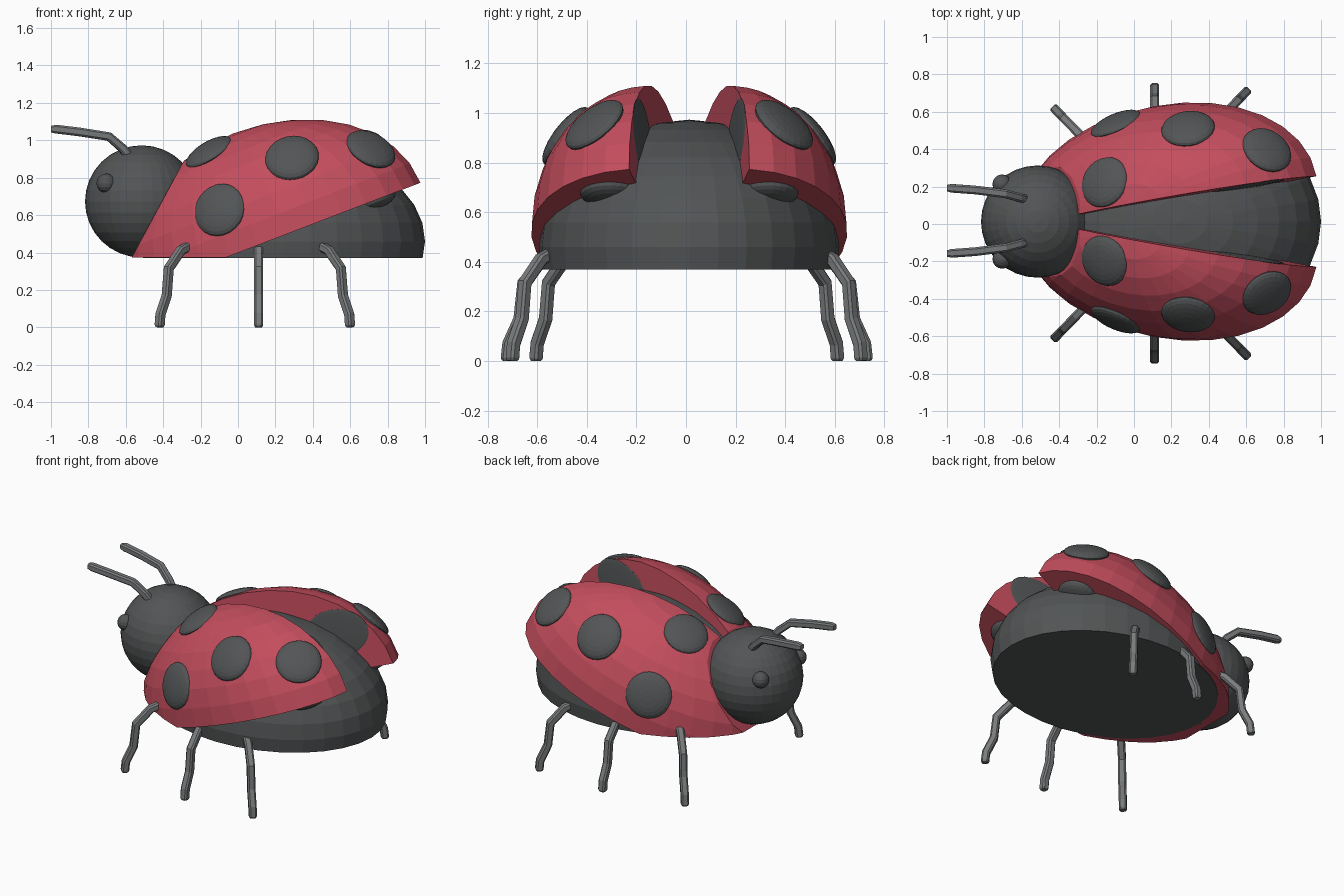
import bpy, bmesh
from math import radians
from mathutils import Matrix, Vector

if "Cube" in bpy.data.objects:
    bpy.data.objects.remove(bpy.data.objects["Cube"])

CY = 0.013      # symmetry plane of the body
LEG_CY = 0.003  # symmetry plane of the legs


def material(name, rgb):
    m = bpy.data.materials.new(name)
    m.diffuse_color = (*rgb, 1)
    m.use_nodes = True
    m.node_tree.nodes["Principled BSDF"].inputs["Base Color"].default_value = m.diffuse_color
    return m


RED = material("red", (0.55, 0.075, 0.11))
DARK = material("dark_grey", (0.085, 0.09, 0.092))
GREY = material("mid_grey", (0.19, 0.2, 0.205))


def finish(bm, name, mat, side=1, cy=CY):
    """Mirror to the chosen side and turn the bmesh into an object."""
    for v in bm.verts:
        v.co.y = cy + side * v.co.y
    bmesh.ops.recalc_face_normals(bm, faces=bm.faces[:])
    me = bpy.data.meshes.new(name)
    bm.to_mesh(me)
    bm.free()
    me.materials.append(mat)
    ob = bpy.data.objects.new(name, me)
    bpy.context.collection.objects.link(ob)
    return ob


def ball(radii, matrix, seg=32):
    bm = bmesh.new()
    bmesh.ops.create_uvsphere(bm, u_segments=seg, v_segments=seg // 2, radius=1,
                              matrix=matrix @ Matrix.Diagonal((*radii, 1)))
    return bm


def cut(bm, point, normal):
    """Remove everything on the normal side and cap the hole."""
    bmesh.ops.bisect_plane(bm, geom=bm.verts[:] + bm.edges[:] + bm.faces[:], dist=1e-5,
                           plane_co=point, plane_no=normal, clear_outer=True)
    bmesh.ops.holes_fill(bm, edges=[e for e in bm.edges if e.is_boundary], sides=0)


def tube(name, points, r, ref, side, cy):
    """Bent bar with chamfered square section along a path."""
    pts = [Vector(p) for p in points]
    bm = bmesh.new()
    rings = []
    for i, p in enumerate(pts):
        t = (pts[min(i + 1, len(pts) - 1)] - pts[max(i - 1, 0)]).normalized()
        a = t.cross(Vector(ref)).normalized()
        b = t.cross(a).normalized()
        s = r * (0.75 if i == len(pts) - 1 else 1)
        shape = [(1, .6), (.6, 1), (-.6, 1), (-1, .6), (-1, -.6), (-.6, -1), (.6, -1), (1, -.6)]
        rings.append([bm.verts.new(p + s * (a * x + b * y)) for x, y in shape])
    for v in (v for ring in rings for v in ring):
        v.co.z = max(v.co.z, 0)
    for r0, r1 in zip(rings, rings[1:]):
        for k in range(8):
            bm.faces.new((r0[k], r0[k - 1], r1[k - 1], r1[k]))
    bm.faces.new(rings[0])
    bm.faces.new(rings[-1])
    finish(bm, name, GREY, side, cy)


# Head and flat-bottomed body
finish(ball((0.303, 0.3, 0.3), Matrix.Translation((-0.515, 0, 0.673))), "head", DARK)
body = ball((0.76, 0.605, 0.51), Matrix.Translation((0.24, 0, 0.46)))
cut(body, (0, 0, 0.37), (0, 0, -1))
finish(body, "body", DARK)

# Raised and spread wing case frame
SHELL = Vector((0.85, 0.53, 0.605))
ROT = Matrix.Rotation(radians(-21), 4, 'Y') @ Matrix.Rotation(radians(10), 4, 'Z')
FRAME = Matrix.Translation((0.194, 0.095, 0.473)) @ ROT

# Spots: point near the shell, width radius, depth radius
SPOTS = [((-0.15, 0.21, 0.93), 0.14, 0.042),
         ((-0.10, 0.53, 0.63), 0.145, 0.042),
         ((0.28, 0.475, 0.88), 0.145, 0.05),
         ((0.67, 0.365, 0.92), 0.14, 0.042)]

for side, label in ((1, "left"), (-1, "right")):
    # Wing case: quarter ellipsoid trimmed at floor and neck
    shell = ball(SHELL, FRAME)
    centre = FRAME.translation
    cut(shell, centre, ROT @ Vector((0, -1, 0)))
    cut(shell, centre, ROT @ Vector((0, 0, -1)))
    cut(shell, (0, 0, 0.374), (0, 0, -1))
    cut(shell, (-0.57, 0, 0.37), (-0.51, 0, 0.275))
    finish(shell, label + "_wing_case", RED, side)

    for i, (p, width, depth) in enumerate(SPOTS):
        q = FRAME.inverted() @ Vector(p)
        q /= Vector([q[k] / SHELL[k] for k in range(3)]).length
        n = (ROT @ Vector([q[k] / SHELL[k] ** 2 for k in range(3)])).normalized()
        m = Matrix.Translation(FRAME @ q - n * 0.016) @ n.to_track_quat('Z', 'Y').to_matrix().to_4x4()
        finish(ball((width, width, depth), m, 24), f"{label}_spot_{i + 1}", DARK, side)

    # Dark patches showing on the inner face and the underside of the wing case
    q = FRAME.inverted() @ Vector((0.60, 0.17, 0.90))
    q.y = 0
    finish(ball((0.22, 0.008, 0.15), FRAME @ Matrix.Translation(q), 24), label + "_inner_spot", DARK, side)
    q = FRAME.inverted() @ Vector((0.73, 0.32, 0.68))
    q.z = 0
    finish(ball((0.12, 0.12, 0.05), FRAME @ Matrix.Translation(q), 24), label + "_under_spot", DARK, side)

    # Eye
    finish(ball((0.052,) * 3, Matrix.Translation((-0.705, 0.2, 0.77)), 16), label + "_eye", DARK, side)

    # Antenna
    tube(label + "_antenna", [(-0.58, 0.115, 0.91), (-0.615, 0.125, 0.955), (-0.69, 0.145, 1.02),
                              (-0.85, 0.165, 1.045), (-0.975, 0.174, 1.06), (-1.0, 0.175, 1.06)],
         0.023, (0.2, 1, 0), side, CY + 0.004)

    # Legs: one bent profile swung in three directions
    for name, x, y, dx, dy in (("front", -0.285, 0.47, -0.74, 0.76),
                               ("middle", 0.11, 0.545, 0, 1),
                               ("rear", 0.465, 0.565, 0.74, 0.76)):
        path = [(x + dx * r, y + dy * r, z) for r, z in
                ((-0.02, 0.43), (0.03, 0.41), (0.115, 0.315), (0.13, 0.17), (0.175, 0.07), (0.181, 0.012), (0.182, 0))]
        tube(f"{label}_{name}_leg", path, 0.024, (dx, dy, 0), side, LEG_CY)
